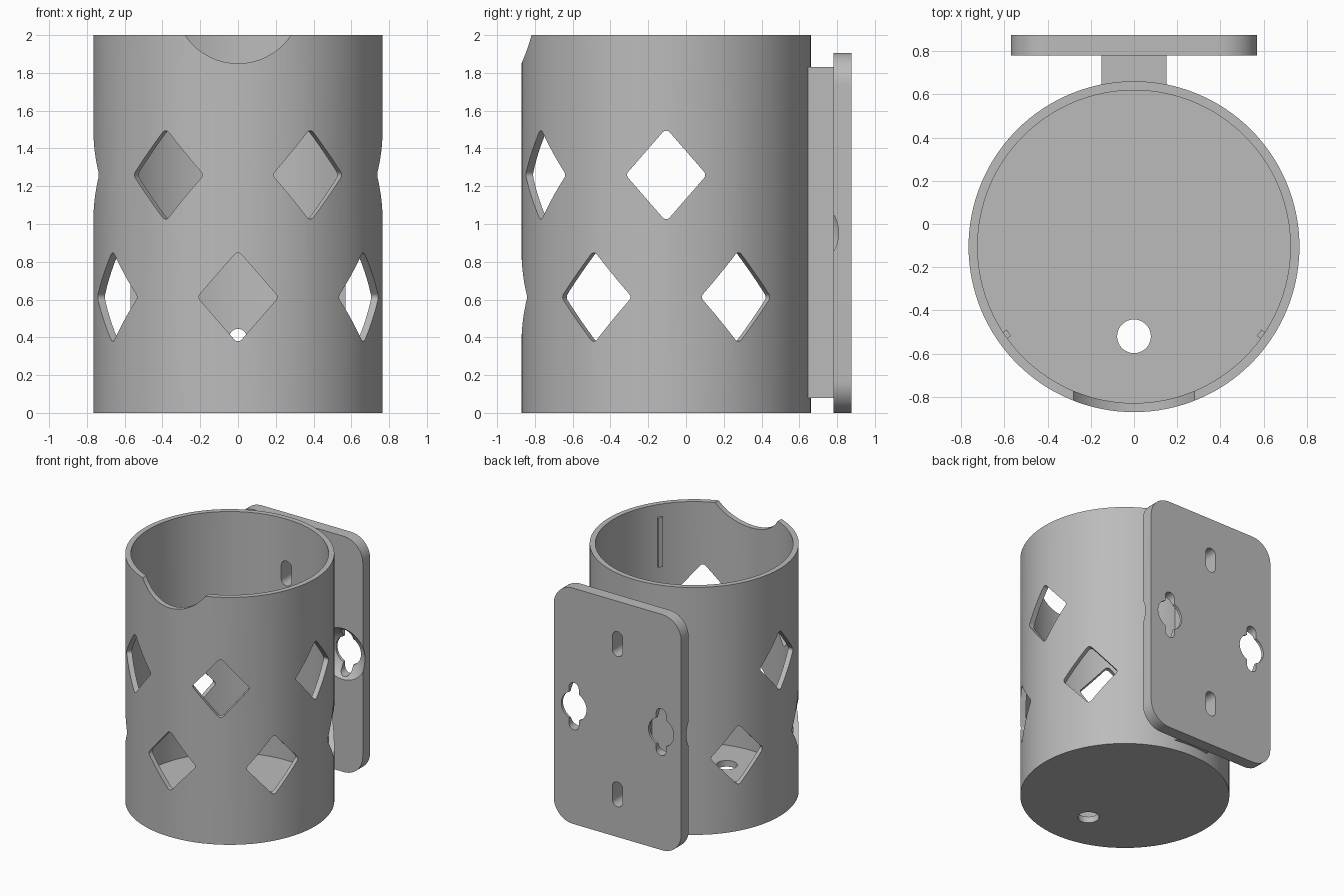
import bpy, bmesh
from math import sin, cos, tan, pi, radians
from mathutils import Vector, Matrix

if "Cube" in bpy.data.objects:
    bpy.data.objects.remove(bpy.data.objects["Cube"])

grey = bpy.data.materials.new("plain grey")
grey.use_nodes = True
grey.diffuse_color = (0.5, 0.5, 0.5, 1)
grey.node_tree.nodes["Principled BSDF"].inputs["Base Color"].default_value = (0.5, 0.5, 0.5, 1)

AXIS_Y = -0.105              # cup centre line
OUTER, INNER, FLOOR = 0.766, 0.724, 0.05


def finish(name, bm):
    bmesh.ops.recalc_face_normals(bm, faces=bm.faces)
    mesh = bpy.data.meshes.new(name)
    bm.to_mesh(mesh)
    bm.free()
    obj = bpy.data.objects.new(name, mesh)
    mesh.materials.append(grey)
    bpy.context.collection.objects.link(obj)
    return obj


def circle(r, cx=0, cz=0, n=48):
    return [Vector((cx + r * cos(2 * pi * i / n), cz + r * sin(2 * pi * i / n))) for i in range(n)]


def rounded(corners, r, steps=6):
    """Polygon outline with every corner rounded to radius r."""
    pts = []
    for i, c in enumerate(corners):
        p = Vector(c)
        a = (Vector(corners[i - 1]) - p).normalized()
        b = (Vector(corners[(i + 1) % len(corners)]) - p).normalized()
        half = a.angle(b) / 2
        centre = p + (a + b).normalized() * r / sin(half)
        start = (p + a * r / tan(half) - centre).normalized()
        end = (p + b * r / tan(half) - centre).normalized()
        pts += [centre + start.slerp(end, k / steps) * r for k in range(steps + 1)]
    return pts


def rectangle(w, h, cx=0, cz=0):
    return [(cx - w, cz - h), (cx + w, cz - h), (cx + w, cz + h), (cx - w, cz + h)]


def prism(name, outline, y0, y1, matrix=Matrix()):
    """Extrude an x-z outline from y0 to y1, then transform it."""
    bm = bmesh.new()
    face = bm.faces.new([bm.verts.new((p[0], y0, p[1])) for p in outline])
    new = bmesh.ops.extrude_face_region(bm, geom=[face])["geom"]
    bmesh.ops.translate(bm, vec=(0, y1 - y0, 0), verts=[v for v in new if isinstance(v, bmesh.types.BMVert)])
    bm.transform(matrix)
    return finish(name, bm)


def cut(targets, cutter):
    cutter.hide_render = True
    for obj in targets:
        mod = obj.modifiers.new("cut", 'BOOLEAN')
        mod.operation, mod.solver, mod.object = 'DIFFERENCE', 'EXACT', cutter
        bpy.context.view_layer.objects.active = obj
        bpy.ops.object.modifier_apply(modifier=mod.name)
    bpy.data.objects.remove(cutter)


def around(angle, z=0):
    """Turn a front-facing part about the cup axis."""
    return Matrix.Translation((0, AXIS_Y, z)) @ Matrix.Rotation(radians(angle), 4, 'Z')


# Cup body: profile spun round its axis
bm = bmesh.new()
N = 128
profile = [(OUTER, 0), (OUTER, 2), (INNER, 2), (INNER, FLOOR)]
rings = [[bm.verts.new((r * cos(2 * pi * i / N), AXIS_Y + r * sin(2 * pi * i / N), z))
          for i in range(N)] for r, z in profile]
for low, high in zip(rings, rings[1:]):
    for i in range(N):
        j = (i + 1) % N
        bm.faces.new((low[i], low[j], high[j], high[i]))
bm.faces.new(rings[0])
bm.faces.new(rings[-1])
cup = finish("cup_body", bm)

# Wall mount: spacer and rounded plate
spacer = prism("mount_spacer", rectangle(0.15, 0.875, 0, 0.955), 0.64, 0.785)
plate = prism("mount_plate", rounded(rectangle(0.57, 0.953, 0, 0.953), 0.17, 12), 0.78, 0.875)

# Two staggered rows of diamond windows, leaving the back closed
diamond = rounded([(0, -0.247), (0.215, 0), (0, 0.247), (-0.215, 0)], 0.025)
for z, angles in ((0.613, (0, 60, 120, -60, -120)), (1.26, (30, 90, -30, -90))):
    for angle in angles:
        cut([cup], prism("window_cutter", diamond, -0.9, -0.5, around(angle, z)))

# Round finger notch in the front rim
cut([cup], prism("notch_cutter", circle(0.336, 0, 2.186, 96), -1, -0.6))

# Drain holes in the floor
for angle in (0, 120, -120):
    lay_flat = Matrix.Translation((0, -0.415, 0)) @ Matrix.Rotation(pi / 2, 4, 'X')
    cut([cup], prism("drain_cutter", circle(0.078), -0.2, 0.2, around(angle) @ lay_flat))

# Screw slots through cup wall, spacer and plate
for z in (0.345, 1.56):
    slot = rounded(rectangle(0.046, 0.1, 0, z), 0.0455)
    cut([cup, spacer, plate], prism("slot_cutter", slot, 0.4, 1))

# Keyholes with a domed recess on the inner face of the plate
for x in (-0.39, 0.39):
    bm = bmesh.new()
    bmesh.ops.create_uvsphere(bm, u_segments=64, v_segments=48, radius=0.264,
                              matrix=Matrix.Translation((x, 0.615, 0.953)))
    cut([plate], finish("dome_cutter", bm))
    cut([plate], prism("keyhole_cutter", circle(0.113, x, 0.953), 0.6, 1))
    cut([plate], prism("key_slot_cutter", rounded(rectangle(0.044, 0.19, x, 0.953), 0.0435), 0.6, 1))

# Small upright ribs inside the cup
for side, angle in (("left", 55.5), ("right", -55.5)):
    prism(side + "_inner_rib", rectangle(0.018, 0.2, 0, 1.7), -0.735, -0.703, around(angle))

# Smooth curved walls, crisp edges
for obj in bpy.context.collection.objects:
    if obj.type == 'MESH' and grey.name in obj.data.materials:
        bpy.ops.object.select_all(action='DESELECT')
        obj.select_set(True)
        bpy.context.view_layer.objects.active = obj
        bpy.ops.object.shade_smooth_by_angle(angle=radians(30))
